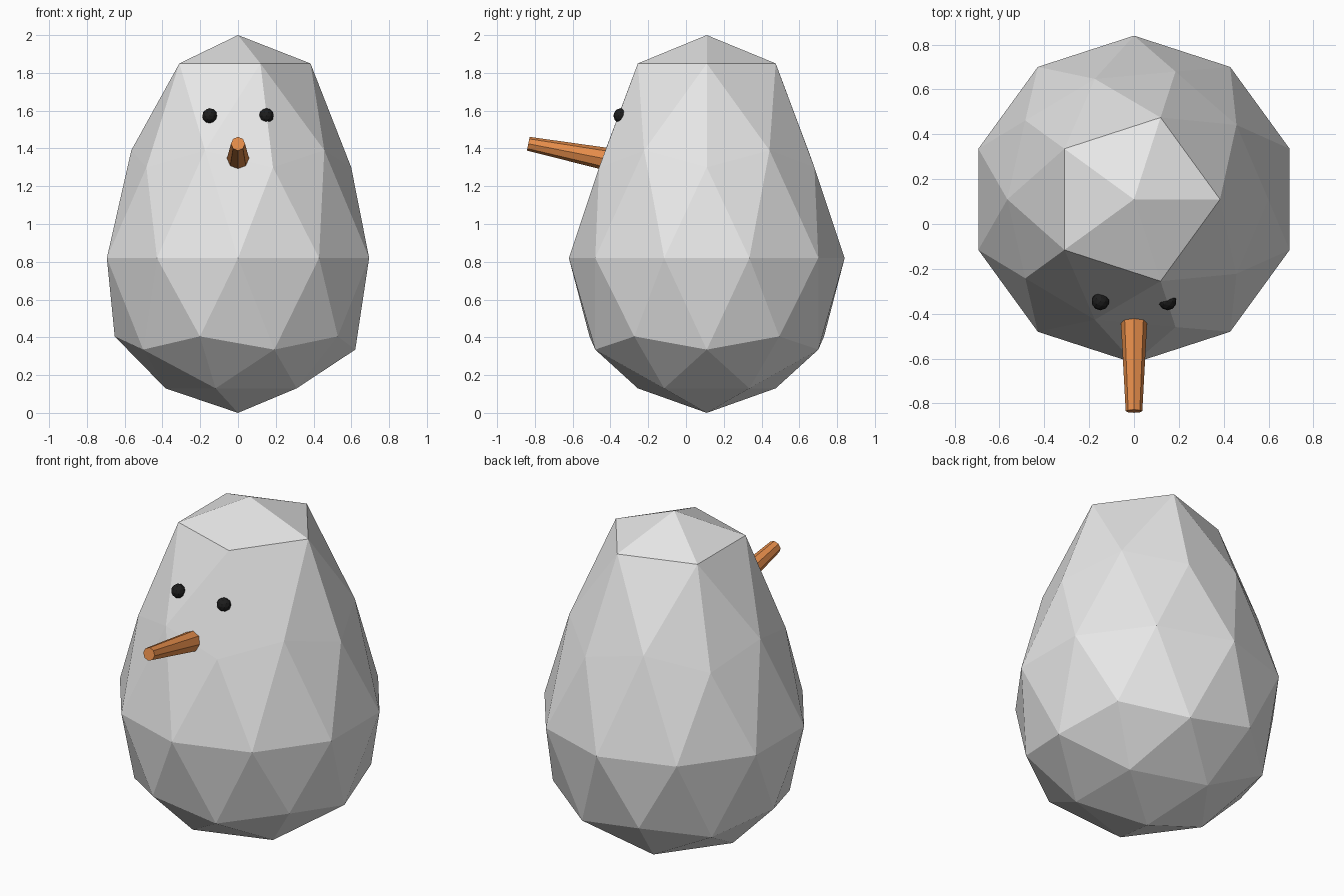
import bpy, bmesh
from mathutils import Vector, Matrix

cube = bpy.data.objects.get("Cube")
if cube:
    bpy.data.objects.remove(cube, do_unlink=True)


def material(name, r, g, b):
    m = bpy.data.materials.new(name)
    m.use_nodes = True
    m.diffuse_color = (r, g, b, 1)
    bsdf = next(n for n in m.node_tree.nodes if n.type == "BSDF_PRINCIPLED")
    bsdf.inputs["Base Color"].default_value = (r, g, b, 1)
    return m


def finish(name, bm, mat):
    mesh = bpy.data.meshes.new(name)
    bm.to_mesh(mesh)
    bm.free()
    mesh.materials.append(mat)
    obj = bpy.data.objects.new(name, mesh)
    bpy.context.scene.collection.objects.link(obj)
    return obj


snow = material("snow_white", 0.8, 0.8, 0.8)
coal = material("coal_black", 0.012, 0.012, 0.012)
carrot = material("carrot_orange", 0.8, 0.27, 0.07)

# Body: faceted sphere whose rings are reshaped into an egg
# (sphere height, new height, radius scale)
RINGS = [
    (1, 2.0, 0.73), (0.851, 1.85, 0.73), (0.526, 1.39, 0.664),
    (0.447, 1.3, 0.67), (0, 0.82, 0.73), (-0.447, 0.405, 0.73),
    (-0.526, 0.335, 0.73), (-0.851, 0.13, 0.73), (-1, 0.0, 0.73),
]
CENTRE_Y = 0.11
bm = bmesh.new()
bmesh.ops.create_icosphere(bm, subdivisions=2, radius=1)
for v in bm.verts:
    _, height, scale = min(RINGS, key=lambda ring: abs(ring[0] - v.co.z))
    v.co = (v.co.x * scale, v.co.y * scale + CENTRE_Y, height)
finish("body", bm, snow)

# Eyes: small faceted lumps pressed into the body
for side, name in ((1, "left_eye"), (-1, "right_eye")):
    bm = bmesh.new()
    bmesh.ops.create_icosphere(bm, subdivisions=2, radius=0.04)
    bmesh.ops.translate(bm, verts=bm.verts, vec=(side * 0.15, -0.345, 1.573))
    finish(name, bm, coal)

# Nose: blunt tapered cone tilted slightly upward
root = Vector((0, -0.36, 1.332))
tip = Vector((0, -0.835, 1.425))
axis = tip - root
bm = bmesh.new()
bmesh.ops.create_cone(
    bm, cap_ends=True, segments=8, radius1=0.063, radius2=0.037, depth=axis.length,
    matrix=Matrix.Translation((root + tip) / 2)
    @ axis.to_track_quat("Z", "Y").to_matrix().to_4x4())
finish("nose", bm, carrot)
